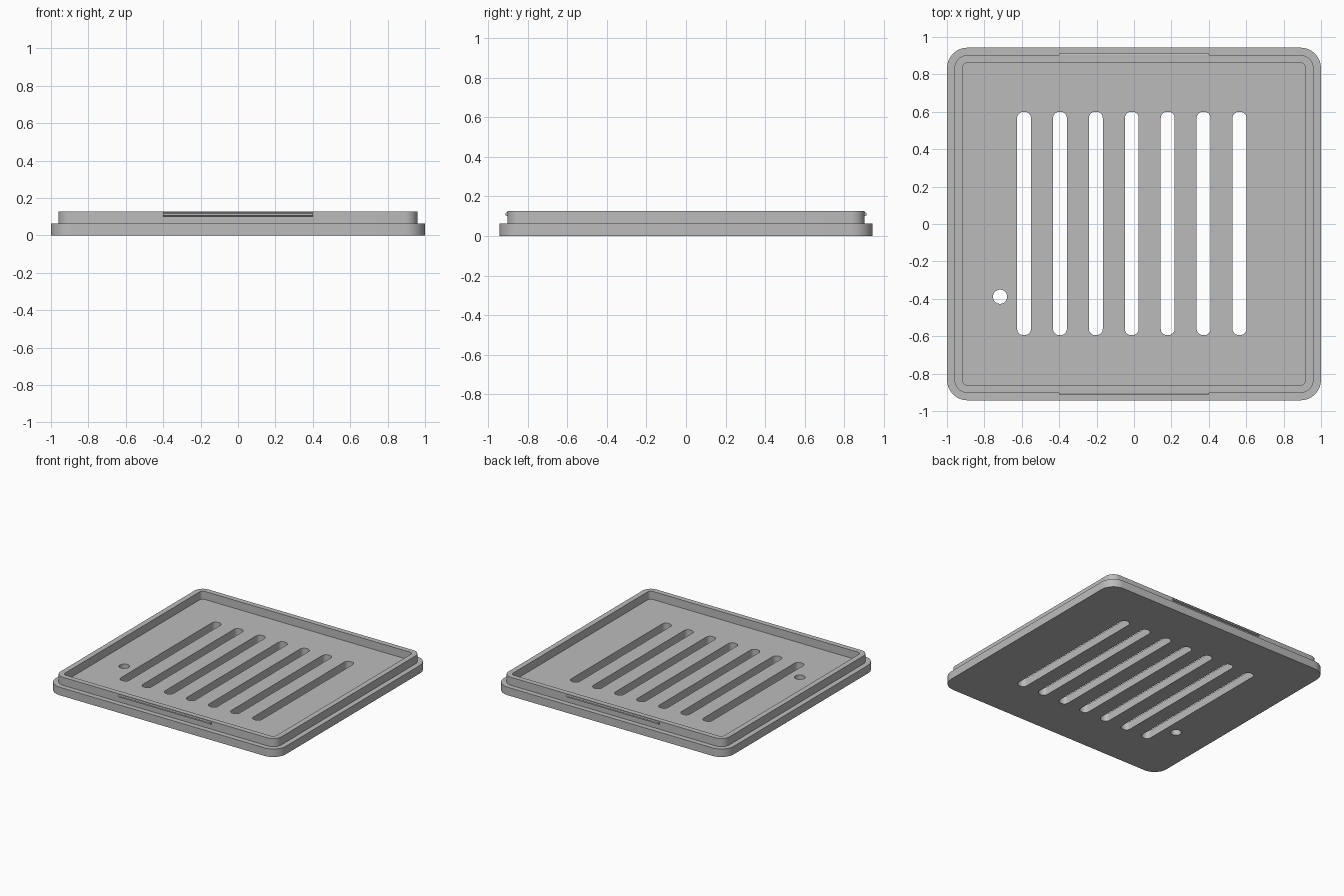
import bpy, bmesh, math

cube = bpy.data.objects.get("Cube")
if cube:
    bpy.data.objects.remove(cube, do_unlink=True)

grey = bpy.data.materials.new("light grey")
grey.use_nodes = True
grey.diffuse_color = (0.5, 0.5, 0.5, 1)
grey.node_tree.nodes["Principled BSDF"].inputs["Base Color"].default_value = (0.5, 0.5, 0.5, 1)


def rounded(cx, cy, hx, hy, r, steps=8):
    """Outline of a rectangle with rounded corners."""
    pts = []
    for q, (sx, sy) in enumerate([(1, 1), (-1, 1), (-1, -1), (1, -1)]):
        for i in range(steps + 1):
            a = (q + i / steps) * math.pi / 2
            pts.append((cx + sx * (hx - r) + r * math.cos(a),
                        cy + sy * (hy - r) + r * math.sin(a)))
    return pts


def circle(cx, cy, r, n=32):
    return [(cx + r * math.cos(math.tau * i / n), cy + r * math.sin(math.tau * i / n))
            for i in range(n)]


def finish(name, mesh):
    """Weld the mesh, shade it and add it to the scene."""
    bm = bmesh.new()
    bm.from_mesh(mesh)
    bmesh.ops.remove_doubles(bm, verts=bm.verts, dist=1e-5)
    bmesh.ops.recalc_face_normals(bm, faces=bm.faces)
    bm.to_mesh(mesh)
    bm.free()
    mesh.name = name
    mesh.materials.clear()
    mesh.materials.append(grey)
    obj = bpy.data.objects.new(name, mesh)
    bpy.context.collection.objects.link(obj)
    bpy.ops.object.select_all(action="DESELECT")
    obj.select_set(True)
    bpy.context.view_layer.objects.active = obj
    bpy.ops.object.shade_smooth_by_angle(angle=math.radians(35))
    return obj


def slab(name, loops, z0, z1):
    """Extrude an outline, with the inner loops left as holes."""
    curve = bpy.data.curves.new(name, "CURVE")
    curve.dimensions = "2D"
    curve.fill_mode = "BOTH"
    curve.extrude = (z1 - z0) / 2
    for loop in loops:
        spline = curve.splines.new("POLY")
        spline.points.add(len(loop) - 1)
        for p, (x, y) in zip(spline.points, loop):
            p.co = (x, y, 0, 1)
        spline.use_cyclic_u = True
    temp = bpy.data.objects.new("outline", curve)
    bpy.context.collection.objects.link(temp)
    bpy.context.view_layer.update()
    mesh = bpy.data.meshes.new_from_object(temp.evaluated_get(bpy.context.evaluated_depsgraph_get()))
    bpy.data.objects.remove(temp, do_unlink=True)
    for v in mesh.vertices:
        v.co.z += (z0 + z1) / 2
    return finish(name, mesh)


# Base plate with seven vent slots and one small round hole
slots = [rounded(-0.012 + 0.192 * i, 0.003, 0.037, 0.597, 0.033) for i in range(-3, 4)]
slab("base_plate", [rounded(0, 0, 1, 0.943, 0.11)] + slots + [circle(-0.716, -0.389, 0.038)], 0, 0.063)

# Raised rim around the plate
slab("raised_rim", [rounded(0, 0, 0.96, 0.903, 0.07), rounded(0, 0, 0.918, 0.862, 0.03)], 0.055, 0.126)

# Snap ridges on the front and back of the rim
for name, side in (("front_snap_ridge", -1), ("back_snap_ridge", 1)):
    section = [(0.895, 0.1), (0.903, 0.1), (0.912, 0.105), (0.912, 0.116), (0.903, 0.121), (0.895, 0.121)]
    bm = bmesh.new()
    face = bm.faces.new([bm.verts.new((-0.4, side * y, z)) for y, z in section])
    ext = bmesh.ops.extrude_face_region(bm, geom=[face], use_keep_orig=True)
    bmesh.ops.translate(bm, vec=(0.8, 0, 0),
                        verts=[g for g in ext["geom"] if isinstance(g, bmesh.types.BMVert)])
    mesh = bpy.data.meshes.new(name)
    bm.to_mesh(mesh)
    bm.free()
    finish(name, mesh)
